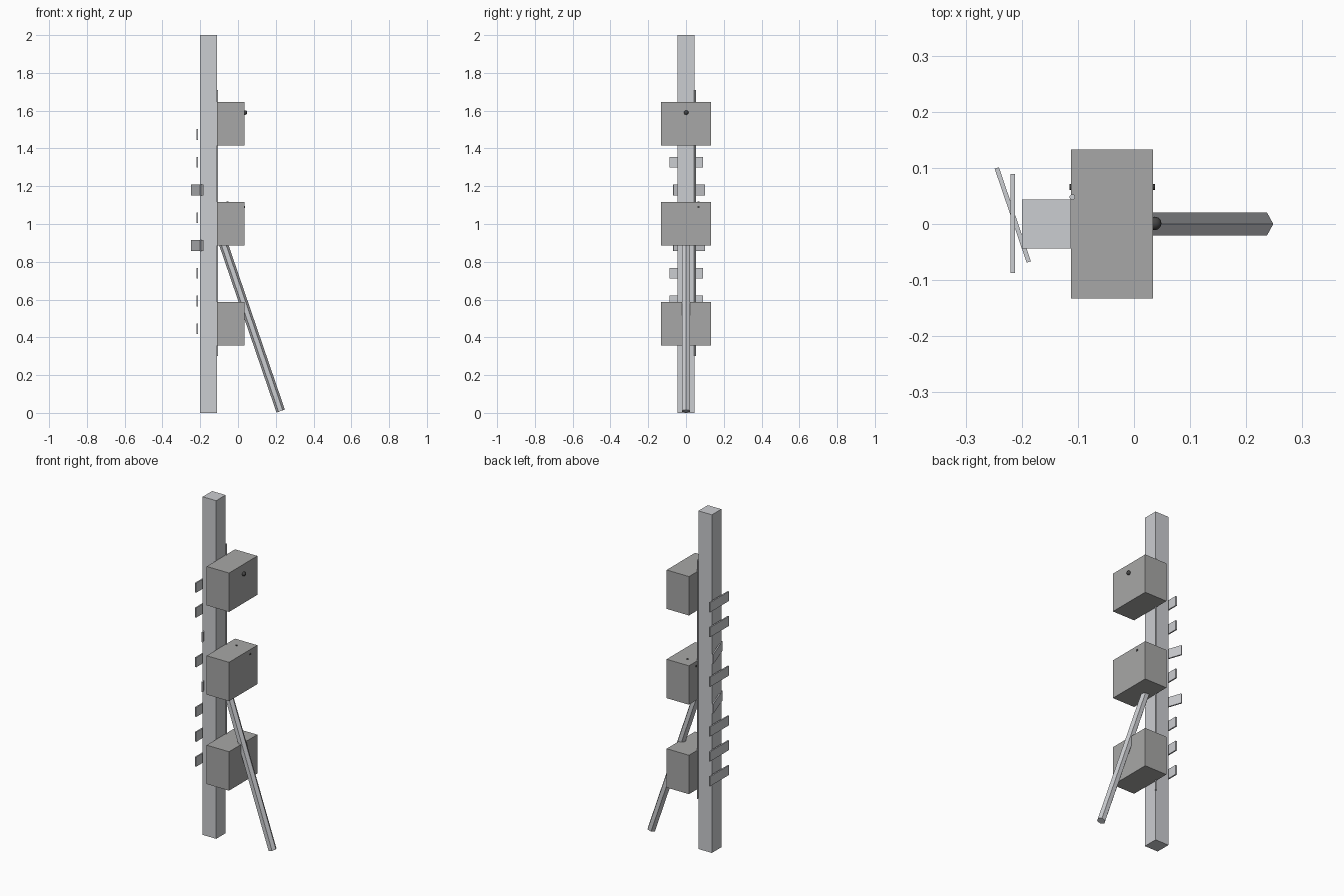
import bpy
from math import radians
from mathutils import Vector

if "Cube" in bpy.data.objects:
    bpy.data.objects.remove(bpy.data.objects["Cube"])


def material(name, rgb):
    mat = bpy.data.materials.new(name)
    mat.diffuse_color = (*rgb, 1)
    mat.use_nodes = True
    mat.node_tree.nodes["Principled BSDF"].inputs["Base Color"].default_value = mat.diffuse_color
    return mat


STEEL = material("steel_grey", (0.6, 0.61, 0.635))
CASE = material("case_grey", (0.39, 0.39, 0.385))
DARK = material("dark", (0.06, 0.06, 0.06))


def finish(name, mat):
    ob = bpy.context.object
    ob.name = name
    ob.data.materials.append(mat)
    return ob


def box(name, center, size, mat, rot_z=0):
    bpy.ops.mesh.primitive_cube_add(size=1, location=center)
    ob = finish(name, mat)
    ob.scale = size
    bpy.ops.object.transform_apply(location=False, rotation=False, scale=True)
    ob.rotation_euler.z = radians(rot_z)


def rod(name, start, end, radius, sides, mat):
    a, b = Vector(start), Vector(end)
    bpy.ops.mesh.primitive_cylinder_add(vertices=sides, radius=radius,
                                        depth=(b - a).length, location=(a + b) / 2)
    ob = finish(name, mat)
    ob.rotation_mode = 'QUATERNION'
    ob.rotation_quaternion = (b - a).to_track_quat('Z', 'Y')


def ball(name, center, radius, mat):
    bpy.ops.mesh.primitive_uv_sphere_add(segments=12, ring_count=8,
                                         radius=radius, location=center)
    finish(name, mat)
    bpy.ops.object.shade_smooth()


# Square post
box("post", (-0.156, 0, 1), (0.088, 0.088, 2), STEEL)

# Three equipment boxes on the post
for i, z in enumerate((0.473, 1.002, 1.53)):
    box(f"equipment_box_{i + 1}", (-0.039, 0, z), (0.146, 0.265, 0.23), CASE)

# Knob on the upper box
ball("knob", (0.037, 0.001, 1.59), 0.012, DARK)

# Small fittings poking out of the middle box
rod("box_pin", (-0.115, 0.066, 1.09), (0.037, 0.066, 1.09), 0.006, 10, DARK)
rod("box_vertical_pin", (-0.056, 0.066, 1.09), (-0.056, 0.066, 1.12), 0.006, 10, DARK)

# Thin conduit beside the boxes
rod("conduit", (-0.11, 0.048, 0.3), (-0.11, 0.048, 1.71), 0.005, 10, STEEL)

# Slanted six-sided brace, its upper end hidden in the middle box
rod("brace", (-0.09, 0, 0.932), (0.226, 0, 0.0095), 0.0235, 6, STEEL)

# Plates behind the post, two of them turned
for i, z in enumerate((0.445, 0.592, 0.739, 1.033, 1.327, 1.474)):
    box(f"plate_{i + 1}", (-0.216, 0.001, z), (0.008, 0.177, 0.057), STEEL)
for i, z in enumerate((0.886, 1.18)):
    box(f"turned_plate_{i + 1}", (-0.216, 0.016, z), (0.008, 0.177, 0.057), STEEL, 18.8)
